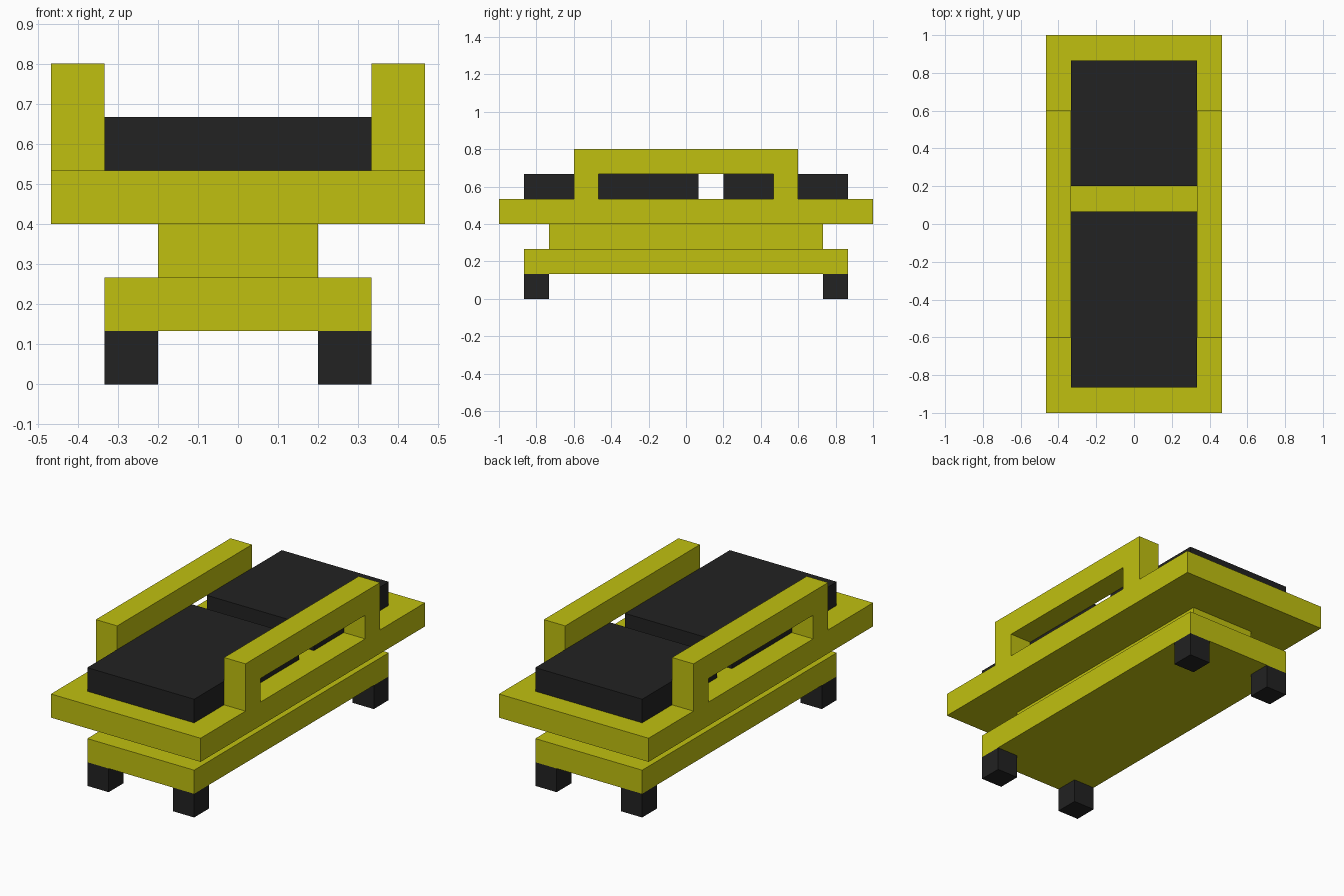
import bpy
import bmesh

cube = bpy.data.objects.get("Cube")
if cube:
    bpy.data.objects.remove(cube, do_unlink=True)

U = 2 / 15  # the whole model sits on this grid step


def material(name, rgb):
    mat = bpy.data.materials.new(name)
    mat.use_nodes = True
    mat.diffuse_color = (*rgb, 1)
    mat.node_tree.nodes["Principled BSDF"].inputs["Base Color"].default_value = (*rgb, 1)
    return mat


YELLOW = material("yellow", (0.53, 0.53, 0.005))
BLACK = material("black", (0.016, 0.016, 0.016))


def prism(name, x0, x1, profile, mat):
    """Extrude a (y, z) outline from x0 to x1, all in grid steps."""
    bm = bmesh.new()
    face = bm.faces.new([bm.verts.new((x0 * U, y * U, z * U)) for y, z in profile])
    ext = bmesh.ops.extrude_face_region(bm, geom=[face])
    verts = [v for v in ext["geom"] if isinstance(v, bmesh.types.BMVert)]
    bmesh.ops.translate(bm, verts=verts, vec=((x1 - x0) * U, 0, 0))
    bmesh.ops.recalc_face_normals(bm, faces=bm.faces)
    mesh = bpy.data.meshes.new(name)
    bm.to_mesh(mesh)
    bm.free()
    mesh.materials.append(mat)
    obj = bpy.data.objects.new(name, mesh)
    bpy.context.collection.objects.link(obj)
    return obj


def box(name, x, y, z, mat):
    return prism(name, x[0], x[1],
                 [(y[0], z[0]), (y[1], z[0]), (y[1], z[1]), (y[0], z[1])], mat)


# Stepped body: base, narrow plinth, wide deck
box("base", (-2.5, 2.5), (-6.5, 6.5), (1, 2), YELLOW)
box("plinth", (-1.5, 1.5), (-5.5, 5.5), (2, 3), YELLOW)
box("deck", (-3.5, 3.5), (-7.5, 7.5), (3, 4), YELLOW)

# Long front cushion and shorter back cushion
box("front_cushion", (-2.5, 2.5), (-6.5, 0.5), (4, 5), BLACK)
box("back_cushion", (-2.5, 2.5), (1.5, 6.5), (4, 5), BLACK)

# Arched side rails and corner feet
ARCH = [(-4.5, 4), (-3.5, 4), (-3.5, 5), (3.5, 5),
        (3.5, 4), (4.5, 4), (4.5, 6), (-4.5, 6)]
for side, s in (("left", 1), ("right", -1)):
    prism(f"{side}_rail", 2.5 * s, 3.5 * s, ARCH, YELLOW)
    for end, e in (("front", -1), ("back", 1)):
        box(f"{end}_{side}_foot", (1.5 * s, 2.5 * s), (5.5 * e, 6.5 * e), (0, 1), BLACK)
